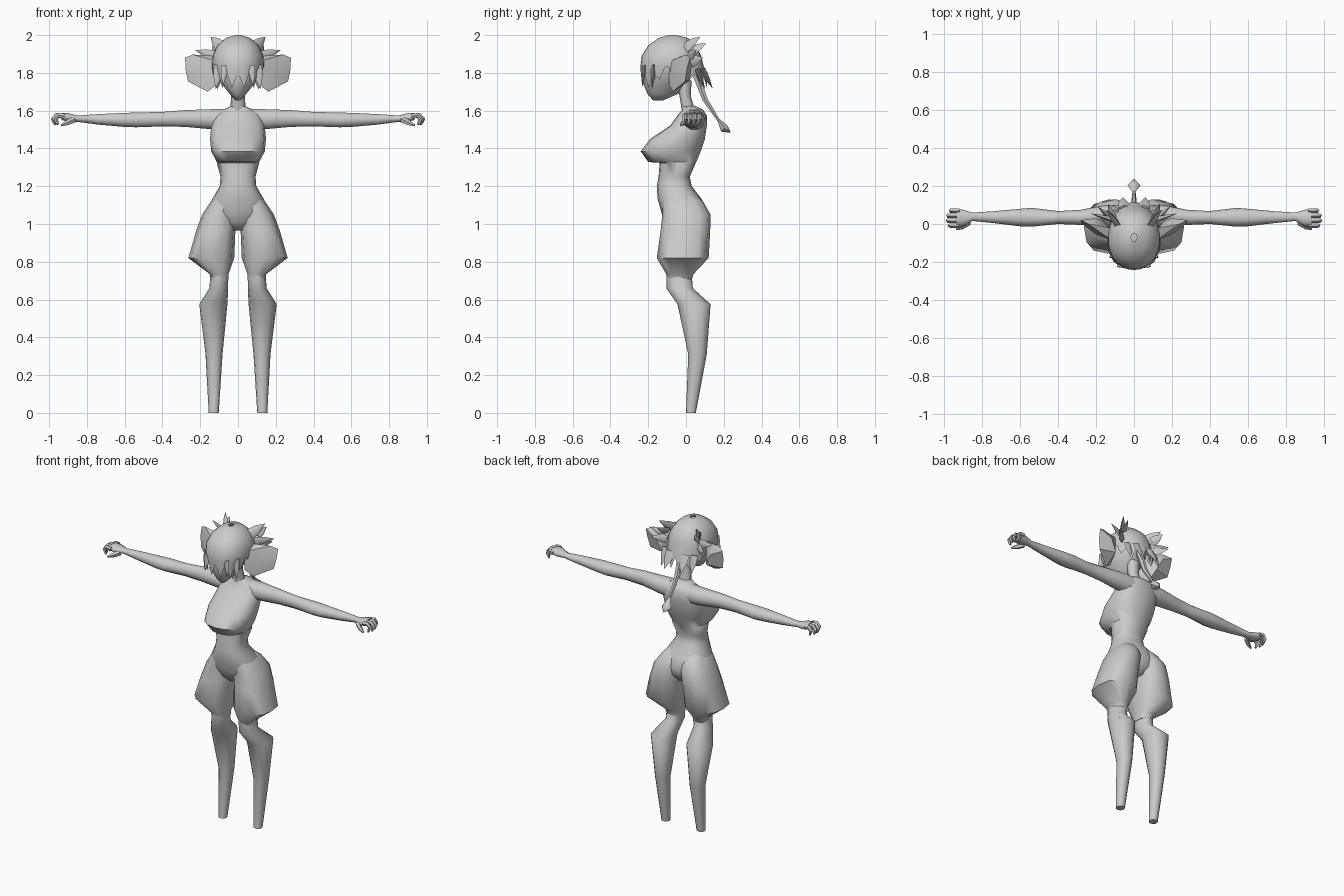
import bpy, bmesh, math
from mathutils import Vector

grey = bpy.data.materials.new("plain grey")
grey.diffuse_color = (0.6, 0.6, 0.6, 1)


def finish(name, bm, mirror=False, angle=55):
    bmesh.ops.recalc_face_normals(bm, faces=bm.faces)
    me = bpy.data.meshes.new(name)
    bm.to_mesh(me)
    bm.free()
    ob = bpy.data.objects.new(name, me)
    bpy.context.collection.objects.link(ob)
    me.materials.append(grey)
    if mirror:
        m = ob.modifiers.new("mirror", 'MIRROR')
        m.use_mirror_merge = False
    bpy.ops.object.select_all(action='DESELECT')
    ob.select_set(True)
    bpy.context.view_layer.objects.active = ob
    bpy.ops.object.shade_smooth_by_angle(angle=math.radians(angle))
    return ob


def skin(bm, rings, cap=True):
    for a, b in zip(rings, rings[1:]):
        for i in range(len(a)):
            j = (i + 1) % len(a)
            bm.faces.new((a[i], a[j], b[j], b[i]))
    if cap:
        bm.faces.new(rings[0])
        bm.faces.new(rings[-1])


def loft(name, rows, axis='z', sides=12, power=2.4, mirror=False, cap=True, edge=None):
    """Rows are (position, low a, high a, low b, high b) of rounded-box sections."""
    bm = bmesh.new()
    rings = []
    for n, (p, a0, a1, b0, b1) in enumerate(rows):
        ring = []
        for i in range(sides):
            t = 2 * math.pi * i / sides
            c, s = math.cos(t), math.sin(t)
            u = math.copysign(abs(c) ** (2 / power), c)
            v = math.copysign(abs(s) ** (2 / power), s)
            a = (a0 + a1) / 2 + u * (a1 - a0) / 2
            b = (b0 + b1) / 2 + v * (b1 - b0) / 2
            q = p + (edge(i) if edge and n == len(rows) - 1 else 0)
            ring.append(bm.verts.new((a, b, q) if axis == 'z' else (q, a, b)))
        rings.append(ring)
    skin(bm, rings, cap)
    return finish(name, bm, mirror)


def tube(name, points, radii, sides=6, flat=1.0, mirror=False):
    """Tapered strand along a path; flat squeezes one direction."""
    bm = bmesh.new()
    pts = [Vector(p) for p in points]
    rings = []
    for i, (p, r) in enumerate(zip(pts, radii)):
        d = (pts[min(i + 1, len(pts) - 1)] - pts[max(i - 1, 0)]).normalized()
        u = d.cross(Vector((0, 1, 0.2))).normalized()
        v = d.cross(u)
        rings.append([bm.verts.new(p + r * (u * math.cos(2 * math.pi * k / sides)
                      + v * flat * math.sin(2 * math.pi * k / sides))) for k in range(sides)])
    skin(bm, rings)
    return finish(name, bm, mirror)


# Torso with the bust jutting forward above a flat underside
torso = [(1.625, .035, -.02, .05), (1.605, .08, -.02, .09), (1.575, .125, -.045, .11),
         (1.52, .142, -.085, .11), (1.45, .148, -.19, .10), (1.385, .142, -.24, .078),
         (1.328, .112, -.20, .055), (1.324, .112, -.14, .052), (1.25, .093, -.145, .02),
         (1.20, .097, -.155, .03), (1.13, .138, -.15, .085), (1.06, .155, -.13, .11),
         (1.01, .11, -.115, .10), (.965, .04, -.07, .06)]
loft("torso", [(z, -x, x, f, b) for z, x, f, b in torso], sides=16)

# Legs: wide thighs, narrow knees, tapering shins
loft("thigh", [(1.18, .01, .09, -.12, .02), (1.12, .005, .143, -.125, .09),
               (1.05, .004, .19, -.125, .13), (.96, .014, .223, -.135, .128),
               (.82, .02, .263, -.155, .12), (.735, .05, .15, -.105, .04),
               (.70, .05, .143, -.10, .03)], mirror=True, power=2.5)
loft("lower_leg", [(.74, .052, .145, -.104, .03), (.66, .052, .152, -.104, .036),
                   (.575, .056, .205, -.045, .13), (.31, .082, .172, .012, .11),
                   (0, .102, .155, .0, .052)], mirror=True, power=2.2)

# Arms and palms
loft("arm", [(.07, -.02, .10, 1.49, 1.612), (.15, -.015, .10, 1.50, 1.61),
             (.28, -.005, .075, 1.512, 1.605), (.40, .0, .068, 1.515, 1.595),
             (.54, -.014, .085, 1.51, 1.592), (.60, -.012, .08, 1.512, 1.59),
             (.74, .005, .067, 1.525, 1.583), (.85, .016, .06, 1.54, 1.575),
             (.90, -.012, .075, 1.54, 1.588), (.935, -.012, .078, 1.55, 1.588)],
     axis='x', sides=10, power=2.1, mirror=True)
for i in range(4):
    y = -.008 + .026 * i
    reach = (.0, .01, .008, -.006)[i]
    tube("finger", [(.92, y, 1.57), (.952 + reach, y, 1.575), (.97 + reach, y, 1.555),
                    (.958 + reach, y - .002, 1.525)], [.014, .013, .012, .006], 5, mirror=True)
tube("thumb", [(.87, .01, 1.552), (.905, -.015, 1.535), (.935, -.027, 1.522)],
     [.018, .014, .006], 5, mirror=True)

# Neck and face
loft("neck", [(1.76, -.04, .04, -.05, .03), (1.68, -.036, .036, -.035, .025),
              (1.59, -.042, .042, -.02, .05)], sides=8, power=2)
face = [(1.95, .09, -.19, .03), (1.86, .125, -.222, .06), (1.79, .112, -.228, .04),
        (1.74, .085, -.225, .0), (1.69, .045, -.205, -.04), (1.655, .014, -.175, -.12)]
loft("face", [(z, -x, x, f, b) for z, x, f, b in face], sides=12, power=2.1)

# Hair shell with a jagged rim, short over the ears
def rim(i):
    side = abs(math.cos(2 * math.pi * i / 28))
    return (.045 if i % 2 else -.035) + (.045 if side > .8 else 0)

hair = [(2.0, .015, -.09, -.05), (1.985, .065, -.145, .01), (1.945, .11, -.20, .055),
        (1.89, .135, -.235, .08), (1.83, .138, -.242, .095), (1.755, .13, -.235, .115)]
loft("hair", [(z, -x, x, f, b) for z, x, f, b in hair], sides=28, power=2.15,
     cap=False, edge=rim)

# Locks beside the face, at the nape and the tufts on the crown
locks = [((.10, -.17, 1.84), (.118, -.18, 1.715), .028), ((.07, -.22, 1.84), (.08, -.228, 1.735), .02),
         ((.05, .085, 1.82), (.06, .14, 1.72), .035), ((.10, .06, 1.82), (.11, .10, 1.715), .03),
         ((.09, .0, 1.935), (.145, .075, 1.99), .035), ((.11, .04, 1.92), (.135, .105, 1.955), .03),
         ((.11, .02, 1.885), (.225, .055, 1.92), .03), ((.12, .03, 1.86), (.19, .09, 1.88), .03)]
for base, tip, r in locks:
    mid = Vector(base).lerp(Vector(tip), .5)
    tube("hair_lock", [base, mid, tip], [r, r * .75, .001], 4, .5, mirror=True)

# Large fan-shaped ears
bm = bmesh.new()
for co in [(.11, -.09, 1.86), (.13, -.02, 1.89), (.24, .0, 1.897), (.28, .02, 1.88),
           (.278, .005, 1.82), (.265, -.005, 1.755), (.16, -.07, 1.70), (.11, -.09, 1.74),
           (.20, .03, 1.84), (.16, .02, 1.76), (.20, -.055, 1.80)]:
    bm.verts.new(co)
bmesh.ops.convex_hull(bm, input=bm.verts)
finish("ear", bm, True, 40)

# Thin braid ending in a pointed tuft
tube("braid", [(0, .05, 1.80), (0, .10, 1.66), (0, .175, 1.545)], [.022, .016, .008], 6)
tube("braid_tuft", [(0, .17, 1.555), (0, .203, 1.505), (0, .235, 1.485)],
     [.008, .034, .003], 6, .8)
